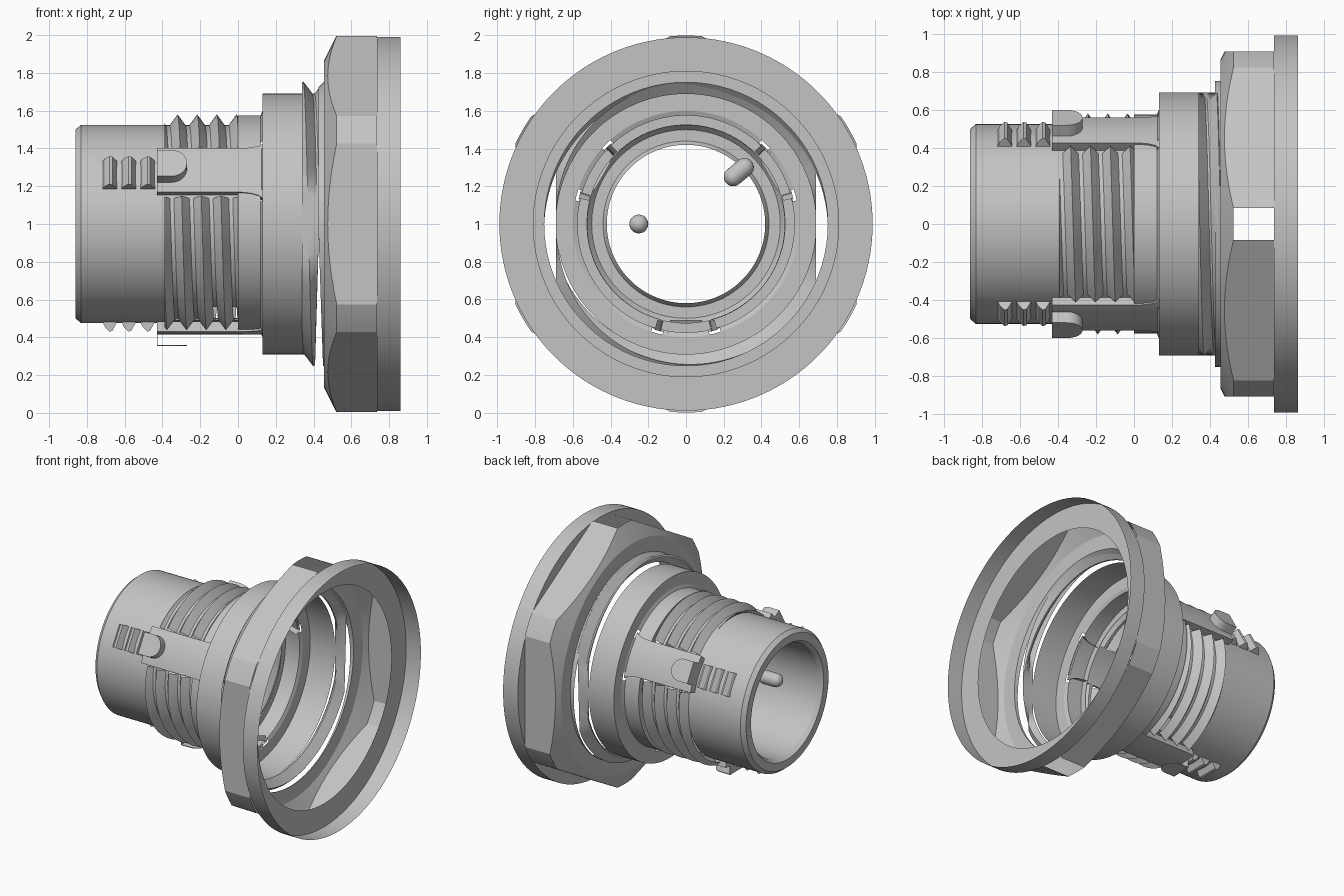
import bpy, bmesh
from math import sin, cos, radians, pi
from mathutils import Matrix, Vector

cube = bpy.data.objects.get("Cube")
if cube:
    bpy.data.objects.remove(cube, do_unlink=True)

grey = bpy.data.materials.new("plain_grey")
grey.use_nodes = True
grey.diffuse_color = (0.55, 0.55, 0.55, 1)
grey.node_tree.nodes["Principled BSDF"].inputs["Base Color"].default_value = (0.55, 0.55, 0.55, 1)


def finish(name, bm):
    mesh = bpy.data.meshes.new(name)
    bm.to_mesh(mesh)
    bm.free()
    mesh.materials.append(grey)
    obj = bpy.data.objects.new(name, mesh)
    bpy.context.collection.objects.link(obj)
    bpy.ops.object.select_all(action='DESELECT')
    obj.select_set(True)
    bpy.context.view_layer.objects.active = obj
    bpy.ops.object.shade_smooth_by_angle(angle=radians(20))


def place(x, t, r, a):
    """Axial, tangential and radial position around the x axis."""
    a = radians(a)
    return Vector((x, r * cos(a) - t * sin(a), 1 + r * sin(a) + t * cos(a)))


def grid(name, columns, closed=False, keep=lambda i, j: True):
    """Skin between columns of points, one column for each angle."""
    bm = bmesh.new()
    vs = [[bm.verts.new(p) for p in col] for col in columns]
    n = len(vs)
    for j in range(n if closed else n - 1):
        k = (j + 1) % n
        for i in range(len(vs[0]) - 1):
            if keep(i, j):
                bm.faces.new((vs[j][i], vs[k][i], vs[k][i + 1], vs[j][i + 1]))
    bmesh.ops.remove_doubles(bm, verts=bm.verts, dist=1e-5)
    loose = [v for v in bm.verts if not v.link_faces]
    bmesh.ops.delete(bm, geom=loose, context='VERTS')
    finish(name, bm)


def prism(name, outline, lo, hi, where):
    """Extrude a 2D outline between two depths."""
    bm = bmesh.new()
    low = [bm.verts.new(where(u, v, lo)) for u, v in outline]
    high = [bm.verts.new(where(u, v, hi)) for u, v in outline]
    bm.faces.new(low)
    bm.faces.new(high)
    n = len(low)
    for i in range(n):
        bm.faces.new((low[i], low[(i + 1) % n], high[(i + 1) % n], high[i]))
    bmesh.ops.recalc_face_normals(bm, faces=bm.faces)
    finish(name, bm)


def helix_column(a, lo, hi, start, pitch, half, root, height):
    """One column of a V thread, its rows following the helix between two ends."""
    col = []
    for k in range(-2, 6):
        for side in (-half, 0, half):
            x = start + pitch * (k + side + (a - 90) / 360)
            x = max(lo, min(hi, x))
            u = (x - start) / pitch - (a - 90) / 360
            lift = max(0, 1 - abs(u - round(u)) / half)
            col.append(place(x, 0, root + height * lift, a))
    return col


ARMS = {"front": 150, "back": 30, "bottom": 270}
ring = list(range(0, 360, 3))


def off_arm(a):
    """Degrees to the nearest arm, arms being 120 apart."""
    return abs((a - 30 + 60) % 120 - 60)


# Main sleeve, an open shell with gaps for the threaded bands
profile = [(-.3, .42), (-.83, .42), (-.86, .44), (-.86, .50), (-.83, .525), (-.39, .525),
           (0, .525), (0, .575), (.12, .575), (.13, .60), (.13, .69), (.34, .69)]


def keep_sleeve(i, j):
    d = off_arm(ring[j] + 1.5)
    if i == 5:
        return d < 15
    return not (i == 8 and 12 < d < 17)


grid("sleeve", [[place(x, 0, r, a) for x, r in profile] for a in ring], True, keep_sleeve)

# Threaded bands between the arms, slit at the groove near the bottom arm
for label, centre in (("top", 90), ("lower_front", 210), ("lower_back", 330)):
    angles = [centre - 45 + 3 * k for k in range(31)]
    cols = [helix_column(a, -.39, 0, -.32, .104, .4, .523, .057) for a in angles]

    def keep_thread(i, j):
        near_bottom = 19 < abs(angles[j] + 1.5 - 270) < 34
        return not (i % 3 == 2 and near_bottom and cols[j][i].x > -.16)

    grid(label + "_thread_band", cols, False, keep_thread)

# Coarse thread beyond the collar, with two flats and a slanted end
cols = []
for a in range(90, 451, 3):
    end = .43 + .022 * sin(radians(a))
    col = helix_column(a, .34, end, .345, .11, .45, .69, .065)
    for p in col:
        p.y = max(-.69, min(.69, p.y))
    cols.append(col)
grid("coarse_thread", cols)

# Hexagonal nut shell with chamfered corners, open at its top and bottom corners
HEX = .905
steps = [-4.8, -1.6, 1.6] + [4.8 + 4.2 * k for k in range(12)]
cols = []
for a in [90 + 60 * c + s for c in range(6) for s in steps]:
    s = (a - 90 + 30) % 60 - 30
    r = min(1.0, HEX / cos(radians(30 - abs(s))))
    rise = sin(radians(a))
    # slanted lip reaching back to the coarse thread
    lip = place(.45 - .025 * min(1, 1 + rise), 0, .752 - .03 * max(0, rise), a)
    cols.append([lip, place(.455, 0, .752, a), place(.455, 0, .865, a),
                 place(.455 + (r - .865) * .5, 0, r, a), place(.735, 0, r, a)])
grid("hex_nut", cols, True,
     lambda i, j: not (i == 3 and j % 15 < 3 and j // 15 in (0, 3)))

# Round rim of the nut, an open cup with a set-back floor
rim = [(.735, .81), (.735, .99), (.86, .99)]
grid("nut_rim", [[place(x, 0, r, a) for x, r in rim] for a in ring], True)

# Latch arms, release tabs and ratchet teeth
arm_rows = [(-.43, 13.3), (.02, 13.3), (.07, 13.8), (.11, 15), (.13, 16.5)]
tab = [(-.43, -.08), (-.35, -.08)]
tab += [(-.35 + .08 * cos(k * pi / 12), .08 * sin(k * pi / 12)) for k in range(-5, 6)]
tab += [(-.35, .08), (-.43, .08)]
for label, angle in ARMS.items():
    cols = []
    for k in range(-6, 7):
        col = [place(-.43, 0, .53, angle + 13.3 * k / 6)]
        col += [place(x, 0, .585, angle + w * k / 6) for x, w in arm_rows]
        cols.append(col)
    for side in (-1, 1):
        wall = [place(-.43, 0, .53, angle + side * 13.3)]
        wall += [place(x, 0, .53, angle + side * w) for x, w in arm_rows]
        cols.insert(0 if side < 0 else len(cols), wall)
    grid(label + "_latch_arm", cols)

    def tab_place(x, t, r, angle=angle):
        return place(x, t, r, angle)

    def side_place(x, r, t, angle=angle):
        return place(x, t, r, angle)

    if label == "bottom":
        prism("bottom_release_tab", tab, .64, .645, tab_place)
        prism("bottom_tab_end", [(-.43, .58), (-.425, .58), (-.425, .64), (-.43, .64)],
              -.08, .08, side_place)
    else:
        prism(label + "_release_tab", tab, .575, .645, tab_place)
    for n in range(3):
        x = -.72 + .1 * n
        tooth = [(x, .51), (x + .015, .545), (x + .04, .57), (x + .055, .565), (x + .085, .51)]
        prism(f"{label}_ratchet_tooth_{n + 1}", tooth, -.085, .085, side_place)


# Round-ended pins inside the sleeve
def pin(name, tip, base, radius=.05):
    tip, base = Vector(tip), Vector(base)
    axis = tip - base
    turn = axis.to_track_quat('Z', 'Y').to_matrix().to_4x4()
    bm = bmesh.new()
    bmesh.ops.create_cone(bm, cap_ends=False, segments=24, radius1=radius, radius2=radius,
                          depth=axis.length,
                          matrix=Matrix.Translation((tip + base) / 2) @ turn)
    for end in (tip, base):
        bmesh.ops.create_uvsphere(bm, u_segments=24, v_segments=12, radius=radius,
                                  matrix=Matrix.Translation(end) @ turn)
    finish(name, bm)


pin("straight_pin", (-.59, -.25, 1), (-.5, -.25, 1))
pin("slanted_pin", (-.28, .25, 1.25), (-.28, .31, 1.3))
